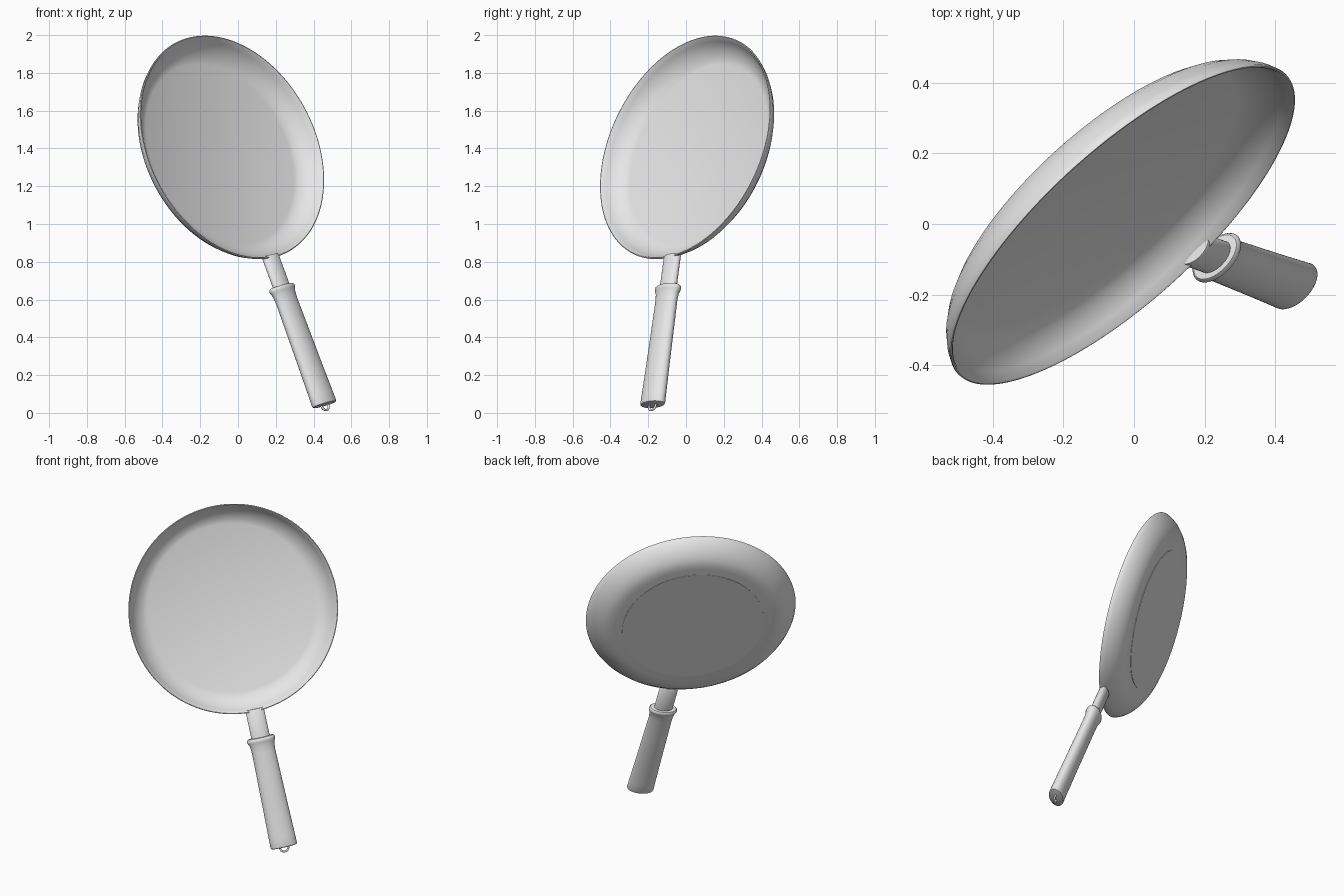
import bpy, bmesh, math
from mathutils import Matrix, Vector

if "Cube" in bpy.data.objects:
    bpy.data.objects.remove(bpy.data.objects["Cube"])

grey = bpy.data.materials.new("light_grey")
grey.use_nodes = True
grey.diffuse_color = (0.8, 0.8, 0.8, 1)
grey.node_tree.nodes["Principled BSDF"].inputs["Base Color"].default_value = (0.8, 0.8, 0.8, 1)

# Tilted frame: the pan opens along "opening", the handle runs along "outward"
centre = Vector((-0.031, -0.004, 1.407))
opening = Vector((0.6315, -0.6957, 0.342)).normalized()
reach = Vector((0.489, -0.173, -1.362))
outward = (reach - opening * reach.dot(opening)).normalized()


def frame(origin, z_axis, y_hint):
    z = z_axis.normalized()
    x = y_hint.cross(z).normalized()
    m = Matrix((x, z.cross(x), z)).transposed().to_4x4()
    m.translation = origin
    return m


def finish(name, bm, matrix):
    bmesh.ops.recalc_face_normals(bm, faces=bm.faces)
    mesh = bpy.data.meshes.new(name)
    bm.to_mesh(mesh)
    bm.free()
    mesh.materials.append(grey)
    obj = bpy.data.objects.new(name, mesh)
    bpy.context.collection.objects.link(obj)
    obj.matrix_world = matrix
    bpy.ops.object.select_all(action="DESELECT")
    obj.select_set(True)
    bpy.context.view_layer.objects.active = obj
    bpy.ops.object.shade_smooth_by_angle(angle=math.radians(40))
    return obj


def loft(name, sections, matrix, sides):
    """Skin elliptical sections (height, x radius, y radius), capped at both ends."""
    bm = bmesh.new()
    turn = [2 * math.pi * i / sides for i in range(sides)]
    rings = [[bm.verts.new((rx * math.cos(a), ry * math.sin(a), h)) for a in turn]
             for h, rx, ry in sections]
    for low, high in zip(rings, rings[1:]):
        for i in range(sides):
            j = (i + 1) % sides
            bm.faces.new((low[i], low[j], high[j], high[i]))
    bm.faces.new(rings[0])
    bm.faces.new(rings[-1])
    return finish(name, bm, matrix)


# Pan: outer wall up to the rounded rim, then down the inside to the floor
pan_frame = frame(centre, opening, outward)
outer = [(-0.122, 0.47), (-0.119, 0.505), (-0.108, 0.535), (-0.088, 0.567),
         (-0.06, 0.597), (-0.03, 0.618), (-0.005, 0.629), (0.0, 0.628)]
inner = [(0.001, 0.624), (-0.003, 0.619), (-0.03, 0.606), (-0.058, 0.585),
         (-0.08, 0.56), (-0.096, 0.532), (-0.104, 0.505)]
loft("pan_body", [(h, r, r) for h, r in outer + inner], pan_frame, 128)
loft("base_plate", [(-0.124, 0.425, 0.425), (-0.12, 0.425, 0.425)], pan_frame, 128)

# Handle axis: leans very slightly away from the rim plane
start = centre - opening * 0.012
handle_frame = frame(start, outward - opening * 0.017, opening)

# Metal stem between pan wall and grip
loft("handle_stem", [(0.612, 0.052, 0.027), (0.617, 0.056, 0.031), (0.83, 0.056, 0.031)],
     handle_frame, 48)

# Grip with a rounded collar and a slightly flared end
grip = [(0.786, 0.062, 0.036), (0.787, 0.078, 0.043), (0.793, 0.084, 0.048),
        (0.803, 0.086, 0.05), (0.813, 0.083, 0.047), (0.83, 0.075, 0.043),
        (0.87, 0.071, 0.042), (1.0, 0.073, 0.043), (1.2, 0.076, 0.044),
        (1.4, 0.08, 0.046), (1.448, 0.081, 0.047), (1.457, 0.079, 0.045),
        (1.46, 0.072, 0.039)]
loft("handle_grip", grip, handle_frame, 48)

# Hanging loop: a wire ring half sunk in the grip end
bm = bmesh.new()
around, tube = 32, 10
rings = []
for i in range(around):
    a = 2 * math.pi * i / around
    ring = []
    for k in range(tube):
        b = 2 * math.pi * k / tube
        r = 0.025 + 0.006 * math.cos(b)
        ring.append(bm.verts.new((r * math.cos(a), 0.006 * math.sin(b), 1.464 + r * math.sin(a))))
    rings.append(ring)
for i in range(around):
    here, after = rings[i], rings[(i + 1) % around]
    for k in range(tube):
        n = (k + 1) % tube
        bm.faces.new((here[k], here[n], after[n], after[k]))
finish("hanging_loop", bm, handle_frame)
